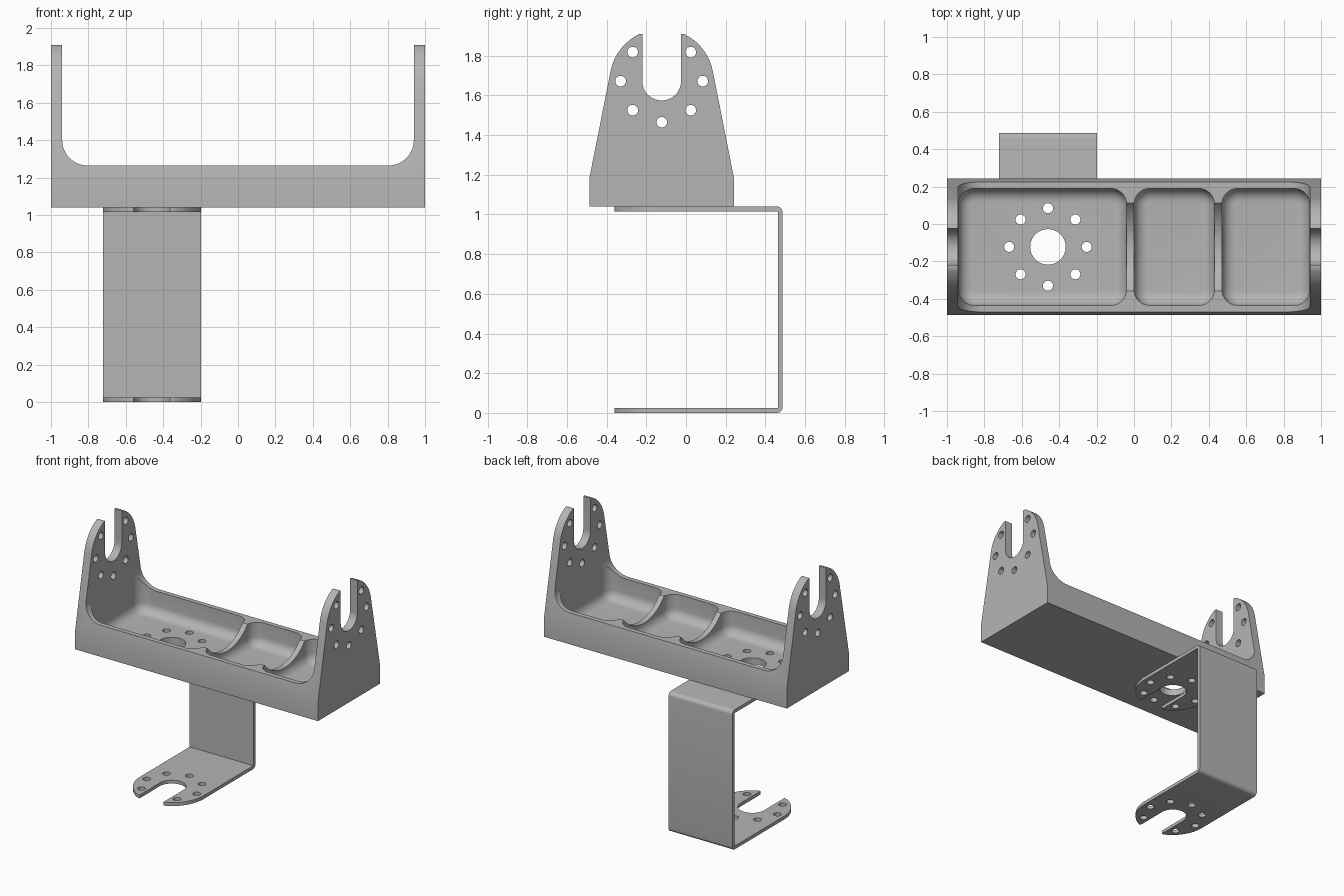
import bpy, bmesh
from math import sin, cos, pi, asin, radians
from mathutils import Vector

if "Cube" in bpy.data.objects:
    bpy.data.objects.remove(bpy.data.objects["Cube"], do_unlink=True)

grey = bpy.data.materials.new("plain_grey")
grey.use_nodes = True
grey.diffuse_color = (0.46, 0.46, 0.46, 1)
grey.node_tree.nodes["Principled BSDF"].inputs["Base Color"].default_value = (0.46, 0.46, 0.46, 1)

# Shared layout
CY = -0.1225          # middle of the tray and of the hole circles, in y
CZ = 1.672            # centre of the end wall forks
MOUNT_X = -0.46       # centre of the bracket
R, TIP, SLOT = 0.2625, 0.237, 0.0975
BASE, TOP, FLOOR = 1.04, 1.265, 1.09


def arc(cx, cy, r, a0, a1, n):
    return [(cx + r * cos(a0 + (a1 - a0) * i / n), cy + r * sin(a0 + (a1 - a0) * i / n))
            for i in range(n + 1)]


def circle(cx, cy, r, n=32):
    return arc(cx, cy, r, 0, 2 * pi, n)[:-1]


def finish(bm, name):
    bmesh.ops.recalc_face_normals(bm, faces=bm.faces)
    mesh = bpy.data.meshes.new(name)
    bm.to_mesh(mesh)
    bm.free()
    obj = bpy.data.objects.new(name, mesh)
    bpy.context.collection.objects.link(obj)
    mesh.materials.append(grey)
    return obj


def prism(name, outlines, axis, a, b):
    """Extrude flat outlines along an axis from a to b."""
    place = {"x": lambda u, v: (a, u, v), "y": lambda u, v: (u, a, v), "z": lambda u, v: (u, v, a)}[axis]
    step = Vector([(b - a) * (axis == k) for k in "xyz"])
    bm = bmesh.new()
    for pts in outlines:
        face = bm.faces.new([bm.verts.new(place(u, v)) for u, v in pts])
        out = bmesh.ops.extrude_face_region(bm, geom=[face], use_keep_orig=True)
        bmesh.ops.translate(bm, vec=step, verts=[g for g in out["geom"] if isinstance(g, bmesh.types.BMVert)])
    return finish(bm, name)


def boolean(obj, cutter, operation="DIFFERENCE"):
    cutter.hide_render = True
    mod = obj.modifiers.new("cut", "BOOLEAN")
    mod.operation, mod.solver, mod.object = operation, "EXACT", cutter
    bpy.context.view_layer.objects.active = obj
    bpy.ops.object.modifier_apply(modifier=mod.name)
    bpy.data.objects.remove(cutter, do_unlink=True)


def fork_outline(base, tangent):
    """Round-headed plate with a U slot, centred on the origin and opening upwards."""
    side = base + arc(0, 0, R, tangent, asin(TIP / R), 12)
    slot = [(SLOT, TIP)] + arc(0, 0, SLOT, 0, -pi, 24) + [(-SLOT, TIP)]
    return side + slot + [(-u, v) for u, v in reversed(side)]


def bolt_circle(cx, cy, skip=None):
    return [circle(cx + 0.207 * cos(k * pi / 4), cy + 0.207 * sin(k * pi / 4), 0.027, 20)
            for k in range(8) if k != skip]


def rounded_rect(x0, x1, y0, y1, r):
    pts = []
    for k, (cx, cy) in enumerate([(x1 - r, y1 - r), (x0 + r, y1 - r), (x0 + r, y0 + r), (x1 - r, y0 + r)]):
        pts += arc(cx, cy, r, k * pi / 2, (k + 1) * pi / 2, 8)
    return pts


def pocket(x0, x1, corner=0.085, fillet=0.07, n=7):
    """Cutter with rounded corners and a filleted floor."""
    half = 0.3125
    levels = [(0, 1.42)]
    levels += [(fillet * (1 - cos(t)), FLOOR + fillet * (1 - sin(t)))
               for t in [i * pi / 2 / n for i in range(n + 1)]]
    bm = bmesh.new()
    rings = [[bm.verts.new((x, y, z)) for x, y in
              rounded_rect(x0 + d, x1 - d, CY - half + d, CY + half - d, corner - d)] for d, z in levels]
    for lo, hi in zip(rings, rings[1:]):
        for i in range(len(lo)):
            j = (i + 1) % len(lo)
            bm.faces.new((lo[i], lo[j], hi[j], hi[i]))
    bm.faces.new(rings[0])
    bm.faces.new(rings[-1])
    return finish(bm, "pocket_cutter")


def smooth(obj):
    bpy.ops.object.select_all(action="DESELECT")
    obj.select_set(True)
    bpy.context.view_layer.objects.active = obj
    bpy.ops.object.shade_smooth_by_angle(angle=radians(30))


# Tray: long U profile trimmed by the tapering fork outline
right = [(1, BASE), (1, 2)] + [(0.94, 2)] + arc(0.805, TOP + 0.135, 0.135, 0, -pi / 2, 12)
tray = prism("tray", [right + [(-x, z) for x, z in reversed(right)]], "y", -0.7, 0.5)
outline = fork_outline([(0.365, BASE - CZ), (0.365, 1.18 - CZ)], radians(11.2))
boolean(tray, prism("taper", [[(u + CY, v + CZ) for u, v in outline]], "x", -1.2, 1.2), "INTERSECT")

# Three pockets, leaving two dividers
for x0, x1 in [(-0.939, -0.04), (0, 0.43), (0.47, 0.939)]:
    boolean(tray, pocket(x0, x1))

# Curved dip across the dividers
boolean(tray, prism("dip_cutter", [circle(CY, TOP - 0.11 + 0.306, 0.306, 64)], "x", -0.12, 0.55))

# Bolt holes in the end walls and in the floor
boolean(tray, prism("wall_holes", bolt_circle(CY, CZ, skip=2), "x", -1.2, 1.2))
floor_holes = bolt_circle(MOUNT_X, CY) + [circle(MOUNT_X, CY, 0.095, 40)]
boolean(tray, prism("floor_holes", floor_holes, "z", 0.9, 1.2))
smooth(tray)

# Bracket: bent strip, fork-shaped at both free ends
T, BACK, BEND = 0.025, 0.4875, 0.03
strip = [(-0.6, 0)] + arc(BACK - BEND, BEND, BEND, -pi / 2, 0, 6)
strip += arc(BACK - BEND, BASE - BEND, BEND, 0, pi / 2, 6) + [(-0.6, BASE)]
strip += [(-0.6, BASE - T), (BACK - T, BASE - T), (BACK - T, T), (-0.6, T)]
bracket = prism("bracket", [strip], "x", MOUNT_X - 0.4, MOUNT_X + 0.4)
plan = [(MOUNT_X + u, CY - v) for u, v in fork_outline([(R, -0.8)], 0)]
boolean(bracket, prism("plan", [plan], "z", -0.2, 1.3), "INTERSECT")
boolean(bracket, prism("bracket_holes", bolt_circle(MOUNT_X, CY, skip=6), "z", -0.2, 1.3))
smooth(bracket)
